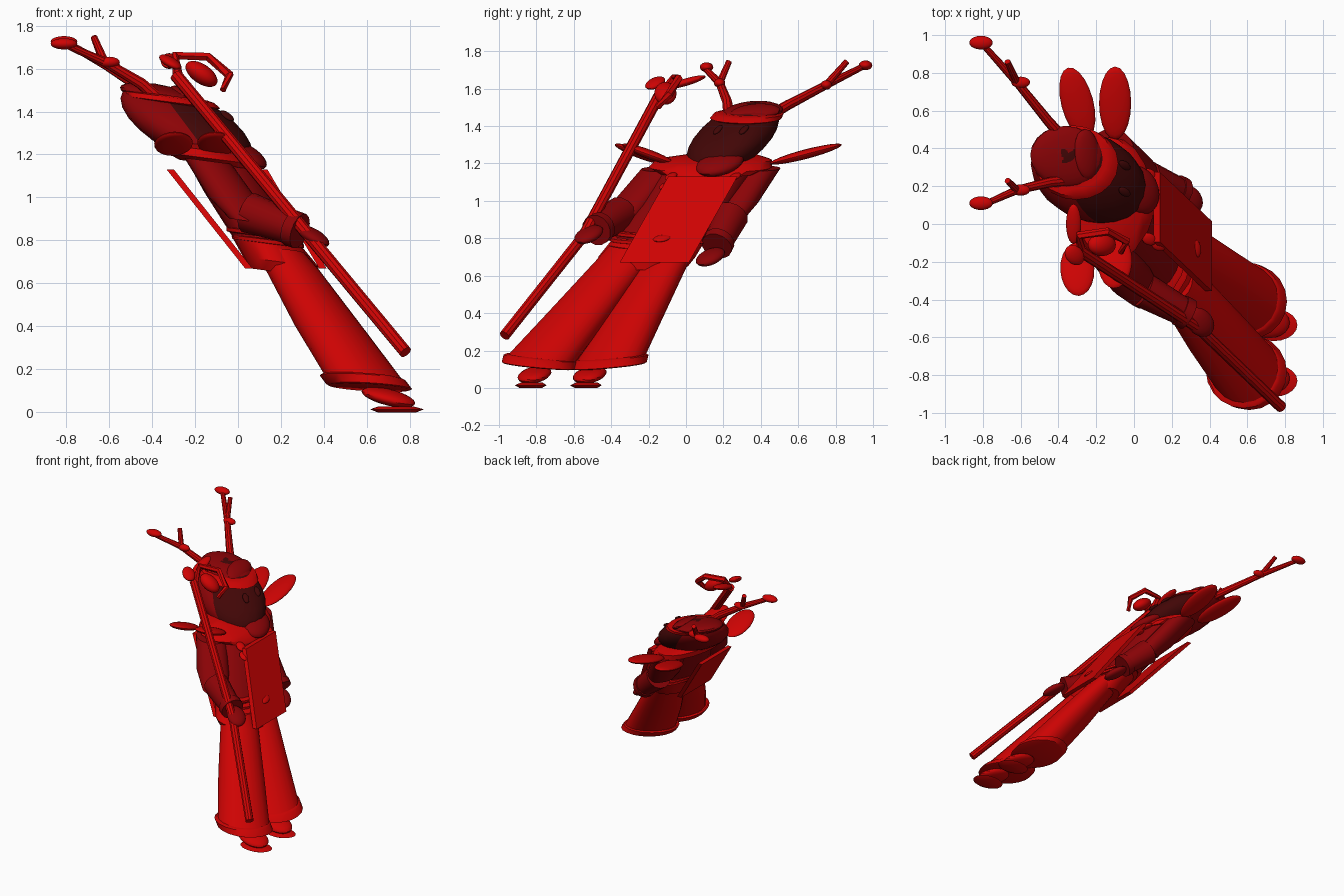
import bpy, bmesh
from math import sin, cos, pi
from mathutils import Matrix, Vector

cube = bpy.data.objects.get("Cube")
if cube:
    bpy.data.objects.remove(cube, do_unlink=True)


def material(name, colour):
    m = bpy.data.materials.new(name)
    m.use_nodes = True
    m.diffuse_color = (*colour, 1)
    m.node_tree.nodes["Principled BSDF"].inputs["Base Color"].default_value = (*colour, 1)
    return m


RED = material("bright red", (0.62, 0.001, 0.001))
WINE = material("wine red", (0.26, 0.001, 0.002))
DARK = material("dark maroon", (0.055, 0.002, 0.002))

# The whole figure leans: heights slide towards -x and +y
LEAN = Matrix(((1, 0, -0.75, 0), (0, 1, 0.68, 0), (-0.13, 0, 1, 0), (0, 0, 0, 1)))
made = []


def finish(name, bm, mat):
    bmesh.ops.recalc_face_normals(bm, faces=bm.faces)
    mesh = bpy.data.meshes.new(name)
    bm.to_mesh(mesh)
    bm.free()
    ob = bpy.data.objects.new(name, mesh)
    bpy.context.collection.objects.link(ob)
    mesh.materials.append(mat)
    made.append(ob)
    return ob


def skin(name, loops, mat):
    """Close a stack of point loops into one solid."""
    bm = bmesh.new()
    loops = [[bm.verts.new(p) for p in loop] for loop in loops]
    for a, b in zip(loops, loops[1:]):
        for i in range(len(a)):
            j = (i + 1) % len(a)
            bm.faces.new((a[i], a[j], b[j], b[i]))
    bm.faces.new(loops[0])
    bm.faces.new(loops[-1])
    return finish(name, bm, mat)


def circle(n):
    return [(cos(2 * pi * i / n), sin(2 * pi * i / n)) for i in range(n)]


def loft(name, rings, mat, tilt=(-0.13, 0)):
    """Stack of ellipses, each (x, y, z, rx, ry), sloped by tilt along x and y."""
    return skin(name, [[(x + rx * c, y + ry * s, z + tilt[0] * rx * c + tilt[1] * ry * s)
                        for c, s in circle(20)] for x, y, z, rx, ry in rings], mat)


def tube(name, points, radii, mat, n=10):
    """Tapered round limb through the points."""
    pts = [Vector(p) for p in points]
    loops = []
    for k, (p, r) in enumerate(zip(pts, radii)):
        q = (pts[min(k + 1, len(pts) - 1)] - pts[max(k - 1, 0)]).to_track_quat('Z', 'Y')
        loops.append([p + q @ Vector((r * c, r * s, 0)) for c, s in circle(n)])
    return skin(name, loops, mat)


def panel(name, top, bottom, half, mat):
    """Hanging cloth strip between two midpoints."""
    return skin(name, [[(x + dx, y + dy, z) for (x, y, z), dy in
                        ((top, -half), (top, half), (bottom, half), (bottom, -half))]
                       for dx in (-0.017, 0.017)], mat)


def blob(name, centre, size, mat, lean=True, turn=None):
    """Ellipsoid, optionally leaning with the figure or turned to an axis."""
    bm = bmesh.new()
    bmesh.ops.create_uvsphere(bm, u_segments=20, v_segments=12, radius=1)
    m = Matrix.Diagonal((*size, 1))
    if turn:
        m = Vector(turn).to_track_quat('X', 'Z').to_matrix().to_4x4() @ m
    if lean:
        m = LEAN @ m
    bm.transform(Matrix.Translation(centre) @ m)
    return finish(name, bm, mat)


# Flared trouser legs, hems, shoes and soles
for side, hem, foot, top, slope in (("right", -0.785, -0.82, -0.34, -0.09), ("left", -0.41, -0.525, -0.12, 0.09)):
    loft(side + "_trouser", [(0.60, hem, 0.14, 0.185, 0.185), (0.43, (hem + top) / 2 - 0.01, 0.39, 0.165, 0.165),
                             (0.25, top, 0.67, 0.13, 0.14), (0.2, top + 0.05, 0.75, 0.11, 0.12)], RED, (-0.08, slope))
    loft(side + "_hem", [(0.61, hem, 0.115, 0.19, 0.19), (0.61, hem, 0.12, 0.20, 0.20),
                         (0.58, hem + 0.01, 0.16, 0.20, 0.20), (0.575, hem + 0.01, 0.168, 0.185, 0.185)],
         RED, (-0.06, slope))
    blob(side + "_shoe", (0.70, foot + 0.01, 0.07), (0.12, 0.085, 0.045), RED)
    loft(side + "_sole", [(0.74, foot - 0.01, 0.0, 0.09, 0.06), (0.74, foot - 0.01, 0.014, 0.125, 0.085),
                          (0.735, foot - 0.005, 0.028, 0.08, 0.06)], RED, (0, 0))

# Hips, torso, belt and shoulder yoke
loft("hips", [(0.21, -0.22, 0.65, 0.16, 0.23), (0.20, -0.21, 0.70, 0.175, 0.26),
              (0.13, -0.14, 0.80, 0.16, 0.25)], RED)
loft("torso", [(0.13, -0.14, 0.79, 0.15, 0.25), (0.01, 0.01, 1.0, 0.165, 0.25),
               (-0.08, 0.13, 1.17, 0.17, 0.25)], WINE)
for k, z in enumerate((0.795, 0.83)):
    loft("belt_band_%d" % k, [(0.14 - k * 0.025, -0.13 + k * 0.02, z + h, r, r + 0.11)
                              for h, r in ((-0.012, 0.155), (-0.008, 0.168), (0.008, 0.168), (0.012, 0.155))], RED)
loft("shoulder_yoke", [(-0.08, 0.12, 1.15, 0.19, 0.27), (-0.12, 0.13, 1.18, 0.215, 0.33),
                       (-0.14, 0.15, 1.22, 0.19, 0.31), (-0.17, 0.2, 1.25, 0.11, 0.17)], RED)

# Hanging cloth strips, with beads and a button on the front
panel("front_strip", (0.12, 0.09, 1.13), (0.395, -0.17, 0.67), 0.185, RED)
panel("back_strip", (-0.315, 0.09, 1.13), (0.05, -0.17, 0.67), 0.185, RED)
blob("button", (0.33, -0.13, 0.80), (0.02, 0.045, 0.02), RED)
for k, (x, y, z) in enumerate(((0.08, -0.08, 1.13), (0.13, -0.11, 1.08), (0.08, 0.26, 1.13), (0.13, 0.21, 1.08))):
    blob("bead_%d" % k, (x, y, z), (0.035, 0.03, 0.022), RED)

# Arms with flat-topped upper sleeves, forearms, cuffs and hands
for side, upper, elbow, wrist, hand in (
        ("right", [(-0.14, -0.13, 1.17, 0.11, 0.11), (-0.02, -0.285, 0.99, 0.12, 0.11), (0.05, -0.36, 0.89, 0.09, 0.09)],
         (0.05, -0.35, 0.93), (0.27, -0.47, 0.85), (0.35, -0.52, 0.82)),
        ("left", [(-0.12, 0.385, 1.175, 0.12, 0.12), (0.0, 0.275, 0.99, 0.12, 0.11), (0.07, 0.21, 0.89, 0.09, 0.09)],
         (0.07, 0.24, 0.92), (0.24, 0.17, 0.77), (0.29, 0.13, 0.70))):
    e, w = Vector(elbow), Vector(wrist)
    loft(side + "_upper_sleeve", upper, WINE)
    tube(side + "_forearm", [e, e.lerp(w, 0.5), w], (0.095, 0.085, 0.075), WINE, 14)
    tube(side + "_cuff", [w - (w - e) * 0.12, w + (w - e) * 0.08], (0.085, 0.085), WINE, 14)
    blob(side + "_hand", hand, (0.065, 0.07, 0.05), WINE)

# Head with the darker face on its front half
head_at = Vector((-0.24, 0.25, 1.335))
head = blob("head", head_at, (0.27, 0.21, 0.195), WINE)
head.data.materials.append(DARK)
for f in head.data.polygons:
    f.material_index = int((LEAN.inverted() @ (f.center - head_at)).x > 0.0)
loft("headband", [(-0.30, 0.315, 1.435, 0.20, 0.165), (-0.305, 0.32, 1.443, 0.222, 0.192),
                  (-0.32, 0.335, 1.467, 0.21, 0.187), (-0.325, 0.34, 1.475, 0.18, 0.155)], RED)
blob("cap_crown", (-0.355, 0.355, 1.475), (0.19, 0.16, 0.055), WINE)
blob("hair_bump", (-0.25, 0.37, 1.475), (0.06, 0.13, 0.045), WINE)
blob("muzzle", (0.03, 0.18, 1.20), (0.09, 0.12, 0.07), WINE)
blob("nose", (-0.02, 0.24, 1.31), (0.03, 0.04, 0.03), DARK)
for side, y in (("right", 0.17), ("left", 0.31)):
    blob(side + "_eye", (-0.05, y, 1.38), (0.025, 0.02, 0.025), DARK)

# Ears and shoulder leaves, a pair on each side
for k, x in enumerate((-0.30, -0.10)):
    blob("right_leaf_%d" % k, (x, -0.24 + k * 0.04, 1.25), (0.15, 0.09, 0.025), RED, False, (0.05 * (1 - 2 * k), -0.9, 0.33))
    blob("left_leaf_%d" % k, (x, 0.64, 1.25), (0.20, 0.085, 0.025), RED, False, (-0.25 * (1 - k), 0.95, 0.25))

# Antlers with a fork and flattened buds
for side, path, tip in (
        ("left", [(-0.36, 0.44, 1.45), (-0.45, 0.54, 1.51), (-0.62, 0.75, 1.62), (-0.80, 0.95, 1.72)], (-0.67, 0.86, 1.745)),
        ("right", [(-0.36, 0.23, 1.45), (-0.45, 0.22, 1.53), (-0.62, 0.18, 1.63), (-0.80, 0.10, 1.71)], (-0.67, 0.23, 1.745))):
    tube(side + "_antler", path, (0.03, 0.027, 0.022, 0.016), RED)
    tube(side + "_antler_fork", [path[2], tip], (0.02, 0.016), RED)
    x, y, z = path[3]
    blob(side + "_antler_bud", (x - 0.01, y + 0.01, z + 0.005), (0.062, 0.036, 0.026), RED, False)
    x, y, z = path[2]
    blob(side + "_fork_bud", (x + 0.02, y, z), (0.05, 0.03, 0.025), RED, False)

# Staff with hooked top, pommel and leaves
tube("staff", [(0.78, -0.97, 0.28), (0.34, -0.55, 0.81), (-0.29, -0.14, 1.57)], (0.03, 0.03, 0.03), RED)
tube("staff_hook", [(-0.28, -0.14, 1.56), (-0.29, -0.06, 1.66), (-0.14, -0.04, 1.655),
                    (-0.04, -0.09, 1.57), (-0.07, -0.15, 1.50)], (0.026, 0.022, 0.022, 0.022, 0.016), RED, 6)
blob("staff_pommel", (-0.315, -0.165, 1.63), (0.045, 0.048, 0.035), RED)
blob("staff_leaf", (-0.17, -0.11, 1.575), (0.085, 0.06, 0.045), RED, False, (0.8, 0, -0.55))
blob("staff_long_leaf", (-0.32, 0.0, 1.635), (0.11, 0.04, 0.02), RED, False, (0, 0.95, 0.28))

# Smooth the rounded surfaces, keeping creases sharp
bpy.ops.object.select_all(action='DESELECT')
for ob in made:
    ob.select_set(True)
bpy.context.view_layer.objects.active = made[0]
bpy.ops.object.shade_smooth_by_angle(angle=0.6)
